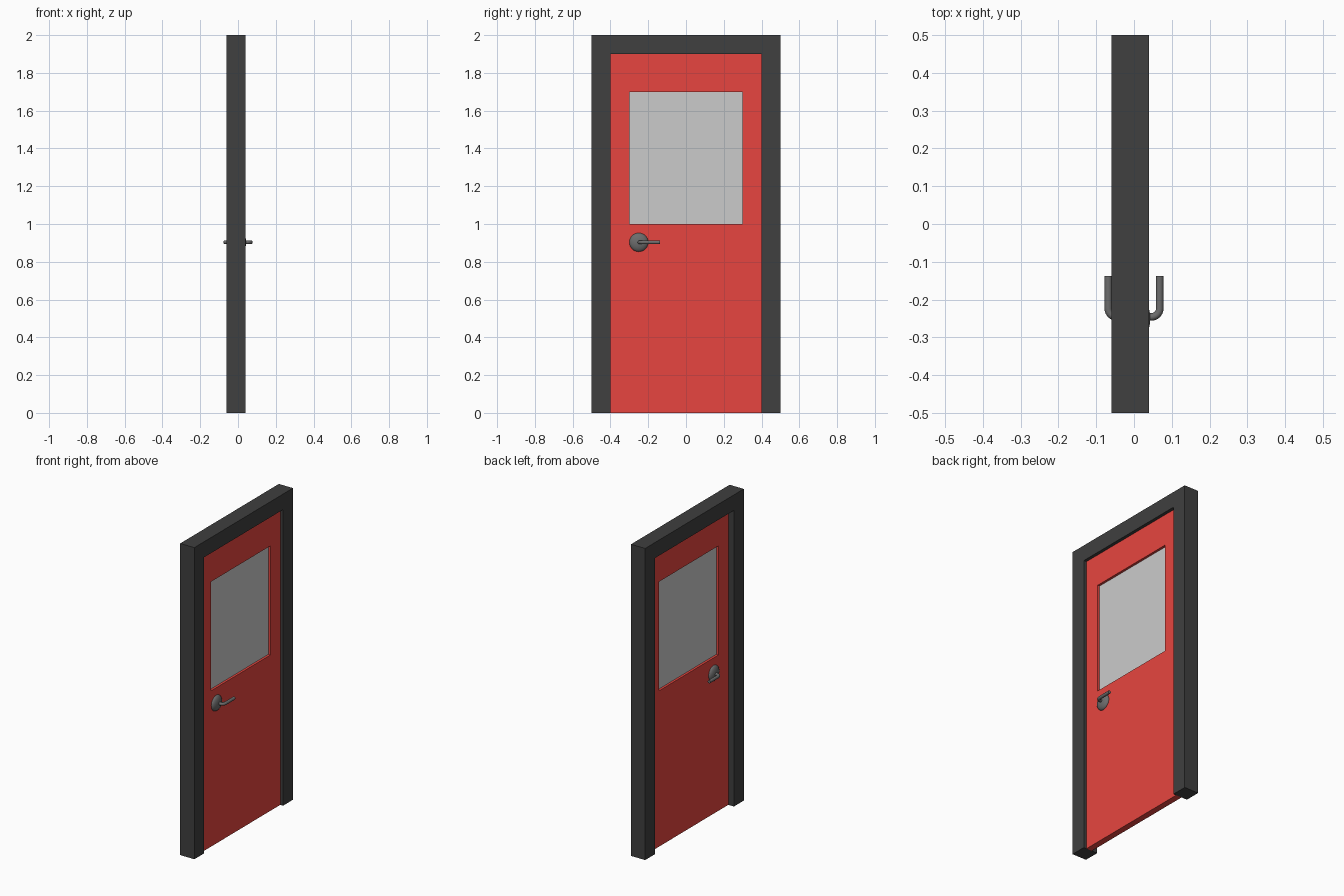
import bpy, bmesh, math
from mathutils import Vector

if "Cube" in bpy.data.objects:
    bpy.data.objects.remove(bpy.data.objects["Cube"])


def material(name, rgb):
    m = bpy.data.materials.new(name)
    m.diffuse_color = (*rgb, 1)
    m.use_nodes = True
    m.node_tree.nodes["Principled BSDF"].inputs["Base Color"].default_value = m.diffuse_color
    return m


def add_object(name, bm, mat=None):
    bmesh.ops.recalc_face_normals(bm, faces=bm.faces)
    mesh = bpy.data.meshes.new(name)
    bm.to_mesh(mesh)
    bm.free()
    obj = bpy.data.objects.new(name, mesh)
    bpy.context.collection.objects.link(obj)
    if mat:
        mesh.materials.append(mat)
    return obj


def smooth(obj):
    bpy.ops.object.select_all(action='DESELECT')
    obj.select_set(True)
    bpy.context.view_layer.objects.active = obj
    bpy.ops.object.shade_smooth_by_angle(angle=math.radians(40))


def prism(name, outline, x0, x1, mat=None):
    """Extrude a (y, z) outline from x0 to x1."""
    bm = bmesh.new()
    face = bm.faces.new([bm.verts.new((x0, y, z)) for y, z in outline])
    ext = bmesh.ops.extrude_face_region(bm, geom=[face], use_keep_orig=True)
    verts = [g for g in ext["geom"] if isinstance(g, bmesh.types.BMVert)]
    bmesh.ops.translate(bm, verts=verts, vec=(x1 - x0, 0, 0))
    return add_object(name, bm, mat)


def rect(y0, y1, z0, z1):
    return [(y0, z0), (y1, z0), (y1, z1), (y0, z1)]


def window_panel(name, outer, inner, x0, x1, mat):
    """Slab with a rectangular hole, skinned through four loops."""
    bm = bmesh.new()
    loops = [[bm.verts.new((x, y, z)) for y, z in shape]
             for shape, x in ((outer, x0), (outer, x1), (inner, x1), (inner, x0))]
    for i in range(4):
        a, b = loops[i], loops[(i + 1) % 4]
        for j in range(4):
            k = (j + 1) % 4
            bm.faces.new((a[j], a[k], b[k], b[j]))
    return add_object(name, bm, mat)


black = material("frame_black", (0.05, 0.05, 0.05))
red = material("door_red", (0.8, 0.06, 0.05))
steel = material("handle_grey", (0.15, 0.15, 0.15))

# Frame: upside-down U, deeper on the -x side
prism("door_frame", [(-.5, 0), (-.4, 0), (-.4, 1.9), (.4, 1.9), (.4, 0),
                     (.5, 0), (.5, 2), (-.5, 2)], -.06, .04, black)

# Door leaf with window opening, and glass set into it
window_panel("door_leaf", rect(-.4, .4, 0, 1.9), rect(-.3, .3, 1, 1.7),
             -.02, .02, red)
prism("window_pane", rect(-.3, .3, 1, 1.7), -.005, .005)

# Handles on both faces: domed rose and bent lever
HY, HZ = -.25, .903
SEG = 16
for label, s in (("outer", 1), ("inner", -1)):
    bm = bmesh.new()
    bmesh.ops.create_uvsphere(bm, u_segments=32, v_segments=16, radius=1)
    bmesh.ops.scale(bm, vec=(.023, .05, .05), verts=bm.verts)
    bmesh.ops.translate(bm, vec=(s * .02, HY, HZ), verts=bm.verts)
    # keep only the half outside the door face
    bmesh.ops.bisect_plane(bm, geom=bm.verts[:] + bm.edges[:] + bm.faces[:],
                           plane_co=(s * .02, 0, 0), plane_no=(s, 0, 0),
                           clear_inner=True)
    smooth(add_object(label + "_handle_rose", bm, steel))

    # lever path (x, y) with a rounded elbow, and its heading at each point
    r, ly, lx = .022, -.246, .068
    path = [(.02, ly, 0)]
    for i in range(9):
        a = math.pi / 2 * i / 8
        path.append((lx - r + r * math.sin(a), ly + r - r * math.cos(a), a))
    path.append((lx, -.137, math.pi / 2))
    bm = bmesh.new()
    rings = []
    for x, y, a in path:
        side = Vector((math.sin(a), -math.cos(a), 0))
        ring = []
        for k in range(SEG):
            t = 2 * math.pi * k / SEG
            p = Vector((x, y, HZ)) + .01 * (math.cos(t) * side
                                            + math.sin(t) * Vector((0, 0, 1)))
            ring.append(bm.verts.new((s * p.x, p.y, p.z)))
        rings.append(ring)
    for a, b in zip(rings, rings[1:]):
        for k in range(SEG):
            n = (k + 1) % SEG
            bm.faces.new((a[k], a[n], b[n], b[k]))
    bm.faces.new(rings[0])
    bm.faces.new(rings[-1])
    smooth(add_object(label + "_handle_lever", bm, steel))
